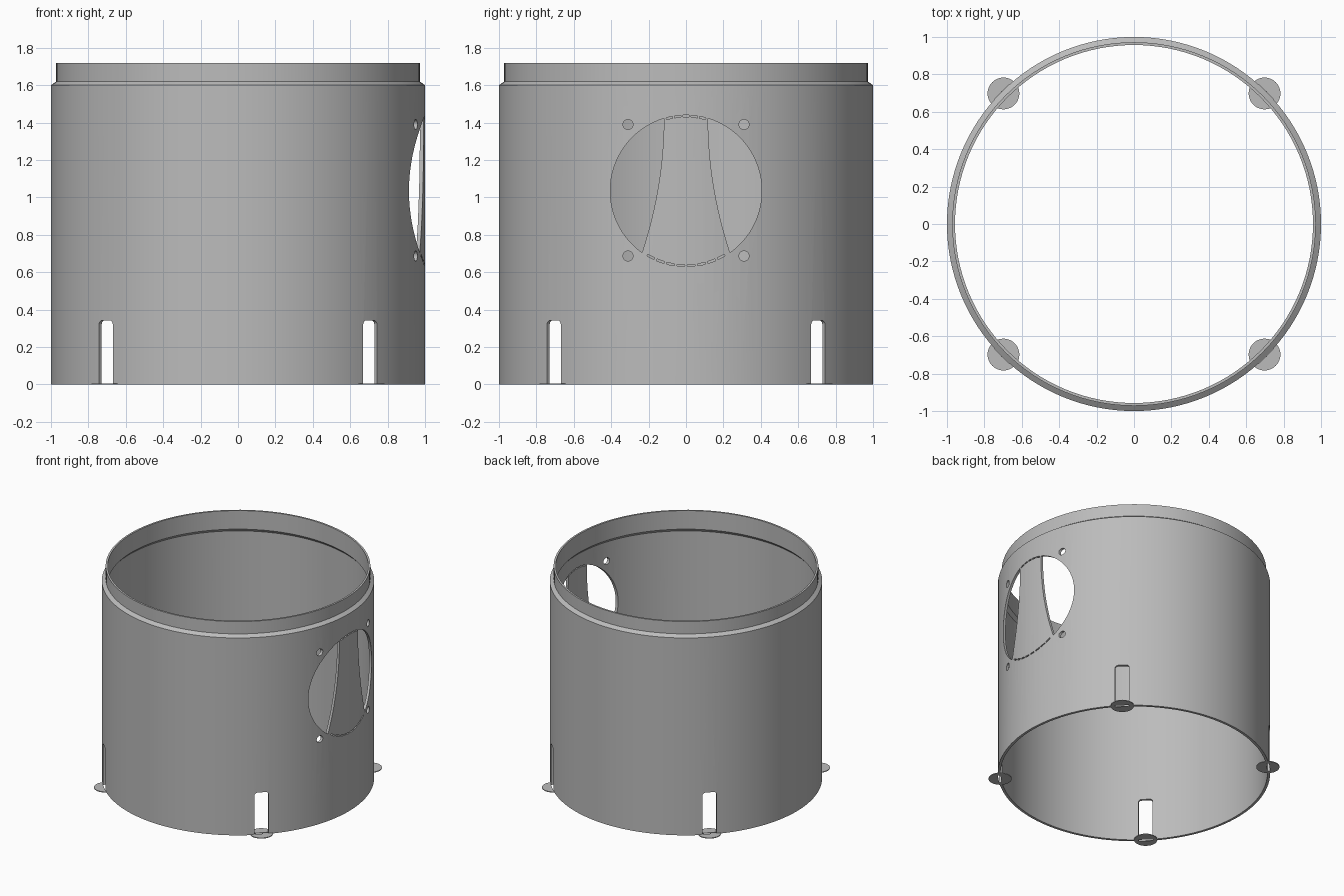
import bpy, bmesh
from math import sin, cos, pi, radians, sqrt, atan2
from mathutils import Matrix

cube = bpy.data.objects.get("Cube")
if cube:
    bpy.data.objects.remove(cube, do_unlink=True)

grey = bpy.data.materials.new("grey plastic")
grey.use_nodes = True
colour = (0.5, 0.5, 0.5, 1)
grey.diffuse_color = colour
grey.node_tree.nodes["Principled BSDF"].inputs["Base Color"].default_value = colour


def make_object(name, bm):
    bmesh.ops.recalc_face_normals(bm, faces=bm.faces)
    mesh = bpy.data.meshes.new(name)
    bm.to_mesh(mesh)
    bm.free()
    mesh.materials.append(grey)
    ob = bpy.data.objects.new(name, mesh)
    bpy.context.collection.objects.link(ob)
    return ob


def prism(bm, outline, near, far, angle=0):
    """Extrude a (sideways, up) outline radially outward, facing the given angle."""
    turn = Matrix.Rotation(angle, 4, "Z")
    face = bm.faces.new([bm.verts.new((near, y, z)) for y, z in outline])
    new = bmesh.ops.extrude_face_region(bm, geom=[face])["geom"]
    moved = [v for v in new if isinstance(v, bmesh.types.BMVert)]
    bmesh.ops.translate(bm, verts=moved, vec=(far - near, 0, 0))
    bmesh.ops.transform(bm, matrix=turn, verts=list(face.verts) + moved)


def arc(cy, cz, r, start, end, steps):
    return [(cy + r * cos(start + (end - start) * i / steps),
             cz + r * sin(start + (end - start) * i / steps)) for i in range(steps + 1)]


def finish(ob, cutter=None):
    bpy.ops.object.select_all(action="DESELECT")
    ob.select_set(True)
    bpy.context.view_layer.objects.active = ob
    if cutter:
        cutter.hide_render = True
        mod = ob.modifiers.new("cut", "BOOLEAN")
        mod.operation = "DIFFERENCE"
        mod.solver = "EXACT"
        mod.object = cutter
        bpy.ops.object.modifier_apply(modifier=mod.name)
        bpy.data.objects.remove(cutter, do_unlink=True)
    bpy.ops.object.shade_smooth_by_angle(angle=radians(25))


# Thin tube with a stepped-in rim at the top
INNER, SEGMENTS = 0.98, 128
profile = [(INNER, 0), (1, 0), (1, 1.6), (0.972, 1.62), (0.972, 1.72),
           (0.957, 1.72), (0.957, 1.57), (INNER, 1.545)]
bm = bmesh.new()
rings = []
for i in range(SEGMENTS):
    a = 2 * pi * i / SEGMENTS
    rings.append([bm.verts.new((r * cos(a), r * sin(a), z)) for r, z in profile])
for i, ring in enumerate(rings):
    nxt = rings[(i + 1) % SEGMENTS]
    for j in range(len(profile)):
        k = (j + 1) % len(profile)
        bm.faces.new((ring[j], nxt[j], nxt[k], ring[k]))
tube = make_object("tube_wall", bm)

# Round opening on one side, split by a flared breakaway strip
cut = bmesh.new()
HOLE_Z, HOLE_R = 1.035, 0.405
TOP_Y, LOW_Y = 0.118, 0.235
top_z = sqrt(HOLE_R ** 2 - TOP_Y ** 2)
low_z = -sqrt(HOLE_R ** 2 - LOW_Y ** 2)
rim = arc(0, HOLE_Z, HOLE_R, atan2(low_z, LOW_Y), atan2(top_z, TOP_Y), 36)
steps = 12
edge = [(TOP_Y + (LOW_Y - TOP_Y) * (i / steps) ** 2,
         HOLE_Z + top_z + (low_z - top_z) * i / steps) for i in range(1, steps)]
for side in (1, -1):
    prism(cut, [(side * y, z) for y, z in rim + edge], 0.8, 1.2)

# Perforations along both ends of the strip
for middle, count, pitch in ((90, 5, 6.4), (-90, 8, 8)):
    for i in range(count):
        a = radians(middle + (i - (count - 1) / 2) * pitch)
        half = radians(pitch * 0.38)
        prism(cut, arc(0, HOLE_Z, HOLE_R, a - half, a + half, 4)
              + arc(0, HOLE_Z, HOLE_R - 0.01, a + half, a - half, 4), 0.8, 1.2)

# Four screw holes around the opening
for y in (-0.31, 0.31):
    for z in (0.687, 1.39):
        prism(cut, arc(y, z, 0.027, 0, 2 * pi * 23 / 24, 23), 0.8, 1.2)

# Four round-cornered notches at the foot
HALF, TOP, R = 0.052, 0.342, 0.022
notch = ([(-HALF, -0.1), (HALF, -0.1)]
         + arc(HALF - R, TOP - R, R, 0, pi / 2, 6)
         + arc(R - HALF, TOP - R, R, pi / 2, pi, 6))
corners = [radians(45 + 90 * i) for i in range(4)]
for a in corners:
    prism(cut, notch, 0.8, 1.2, a)
finish(tube, make_object("wall_cutter", cut))

# Thin foot discs, slotted where the notches pass through the wall
names = ("back_left", "back_right", "front_right", "front_left")
for name, a in zip(names, corners):
    bm = bmesh.new()
    bmesh.ops.create_cone(bm, cap_ends=True, segments=40, radius1=0.085, radius2=0.085,
                          depth=0.006,
                          matrix=Matrix.Translation((0.987 * cos(a), 0.987 * sin(a), 0.003)))
    disc = make_object(name + "_foot_disc", bm)
    slot = bmesh.new()
    prism(slot, [(-HALF, -0.1), (HALF, -0.1), (HALF, 0.1), (-HALF, 0.1)], INNER, 1, a)
    finish(disc, make_object("slot_cutter", slot))
